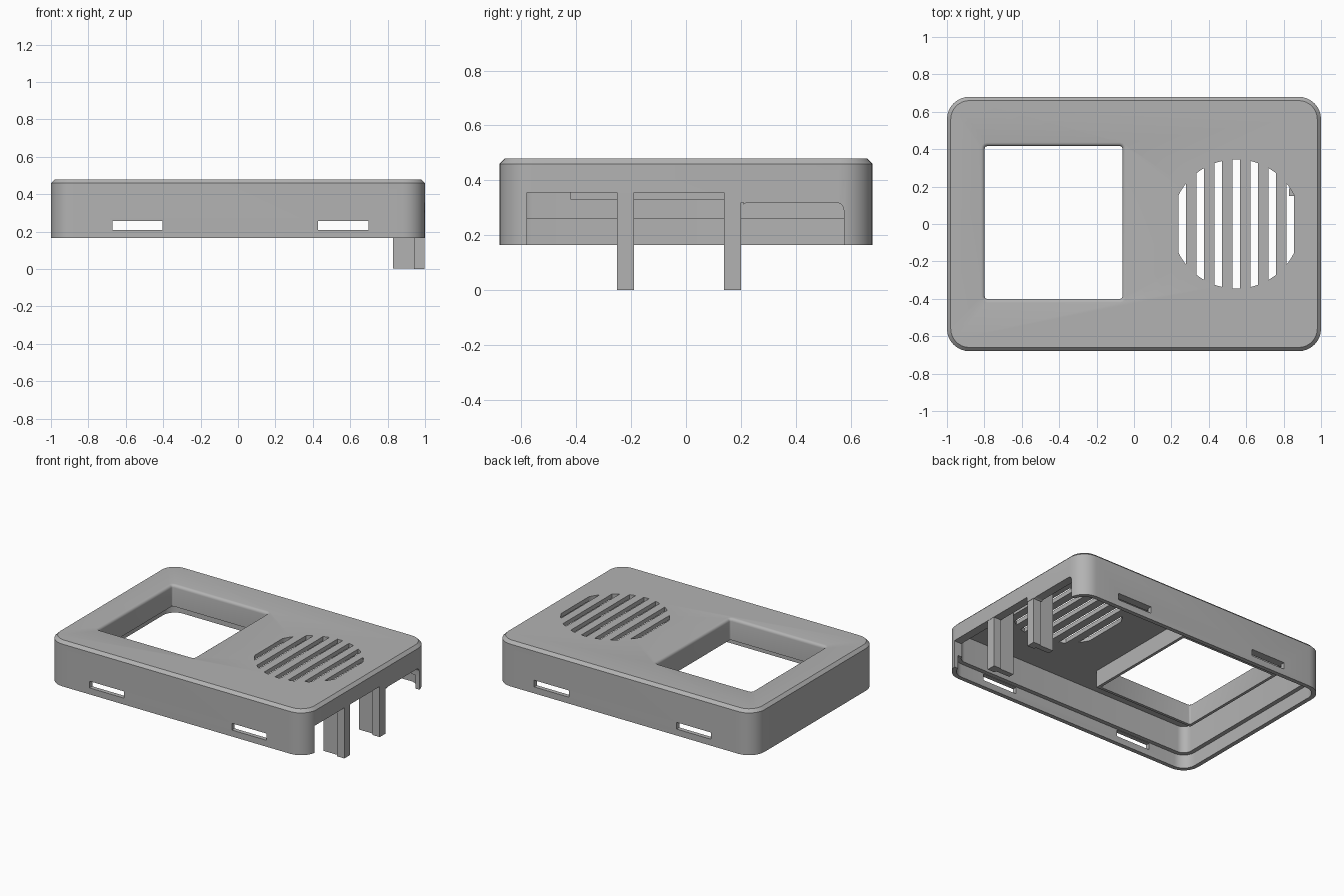
import bpy, bmesh
from math import sin, cos, pi, sqrt

if "Cube" in bpy.data.objects:
    bpy.data.objects.remove(bpy.data.objects["Cube"])

grey = bpy.data.materials.new("plain grey")
grey.use_nodes = True
GREY = (0.45, 0.45, 0.45, 1)
grey.diffuse_color = GREY
grey.node_tree.nodes["Principled BSDF"].inputs["Base Color"].default_value = GREY


def loft(name, rings):
    """Solid made by joining matching rings of points, capped at both ends."""
    bm = bmesh.new()
    loops = [[bm.verts.new(p) for p in ring] for ring in rings]
    n = len(loops[0])
    for a, b in zip(loops, loops[1:]):
        for i in range(n):
            j = (i + 1) % n
            bm.faces.new((a[i], a[j], b[j], b[i]))
    bm.faces.new(loops[0][::-1])
    bm.faces.new(loops[-1])
    bmesh.ops.recalc_face_normals(bm, faces=bm.faces)
    mesh = bpy.data.meshes.new(name)
    bm.to_mesh(mesh)
    bm.free()
    mesh.materials.append(grey)
    obj = bpy.data.objects.new(name, mesh)
    bpy.context.collection.objects.link(obj)
    return obj


def rounded(cx, cy, hx, hy, r, steps=8):
    """Rounded rectangle as a list of 2D points."""
    pts = []
    for k, (sx, sy) in enumerate(((1, 1), (-1, 1), (-1, -1), (1, -1))):
        for i in range(steps + 1):
            a = (k + i / steps) * pi / 2
            pts.append((cx + sx * (hx - r) + r * cos(a), cy + sy * (hy - r) + r * sin(a)))
    return pts


def rounded_loft(name, cx, cy, hx, hy, r, levels, steps=8):
    """Stack of rounded rectangles; each level is (inset, height)."""
    return loft(name, [[(x, y, z) for x, y in rounded(cx, cy, hx - d, hy - d, r - d, steps)]
                       for d, z in levels])


def box(name, x0, x1, y0, y1, z0, z1):
    return loft(name, [[(x0, y0, z), (x1, y0, z), (x1, y1, z), (x0, y1, z)] for z in (z0, z1)])


def combine(target, tool, operation):
    tool.hide_render = True
    mod = target.modifiers.new(operation, "BOOLEAN")
    mod.operation, mod.solver, mod.object = operation, "EXACT", tool
    bpy.context.view_layer.objects.active = target
    bpy.ops.object.modifier_apply(modifier=mod.name)
    bpy.data.objects.remove(tool)


def cut(tool):
    combine(shell, tool, "DIFFERENCE")


# Hollow lid with a chamfered top and a stepped rim inside
BASE, TOP, CEILING = 0.165, 0.48, 0.45
shell = rounded_loft("lid_shell", 0, 0, 1, 0.68, 0.12, [(0, BASE), (0, 0.46), (0.02, TOP)])
cut(rounded_loft("hollow", 0, 0, 1, 0.68, 0.12,
                 [(0.03, 0.1), (0.03, 0.26), (0.06, 0.26), (0.06, CEILING)]))

# Screen window: a frame hanging below the top, with a softened upper edge
WX, WY, HX, HY = -0.43, 0.008, 0.368, 0.408
combine(shell, box("frame", WX - HX - 0.02, WX + HX + 0.02,
                   WY - HY - 0.02, WY + HY + 0.02, 0.33, 0.465), "UNION")
soft = [(0.02 * (1 - cos(t * pi / 8)) * -1, TOP - 0.02 + 0.02 * sin(t * pi / 8)) for t in range(5)]
cut(rounded_loft("window", WX, WY, HX, HY, 0.012, [(0, 0.2)] + soft + [(-0.02, 0.6)], 3))

# Round grille of parallel slots
R, GX, HALF = 0.345, 0.547, 0.02
for k in range(-3, 4):
    us = [k * 0.0965 + HALF * (i / 2 - 1) for i in range(5)]
    arc = [(u, sqrt(R * R - u * u)) for u in us]
    outline = arc + [(u, -v) for u, v in reversed(arc)]
    cut(loft("grille_slot", [[(GX + u, v, z) for u, v in outline] for z in (0.4, 0.6)]))

# Clip slots in the front and back walls
for side in (-1, 1):
    for x in (-0.537, 0.563):
        cut(box("clip_slot", x - 0.134, x + 0.134, side * 0.66 - 0.1, side * 0.66 + 0.1, 0.21, 0.257))

# Connector openings in the end wall
cut(box("tall_opening", 0.9, 1.1, -0.58, 0.14, 0.1, 0.355))
cut(box("post_gap", 0.9, 1.1, 0.13, 0.21, 0.1, 0.32))
profile = rounded(0.3875, 0.2, 0.1875, 0.12, 0.03, 5)
cut(loft("rounded_opening", [[(x, y, z) for y, z in profile] for x in (0.9, 1.1)]))
cut(box("rounded_opening_base", 0.9, 1.1, 0.2, 0.575, 0.05, 0.25))

# T-section posts standing in the end opening
for name, y in (("front_post", -0.22), ("back_post", 0.17)):
    post = box(name, 0.942, 0.998, y - 0.031, y + 0.031, 0, 0.455)
    combine(post, box("web", 0.83, 0.96, y - 0.02, y + 0.02, 0.004, 0.455), "UNION")

# Smooth the rounded corners and keep the edges sharp
bpy.ops.object.select_all(action="DESELECT")
shell.select_set(True)
bpy.context.view_layer.objects.active = shell
bpy.ops.object.shade_smooth_by_angle(angle=pi / 6)
